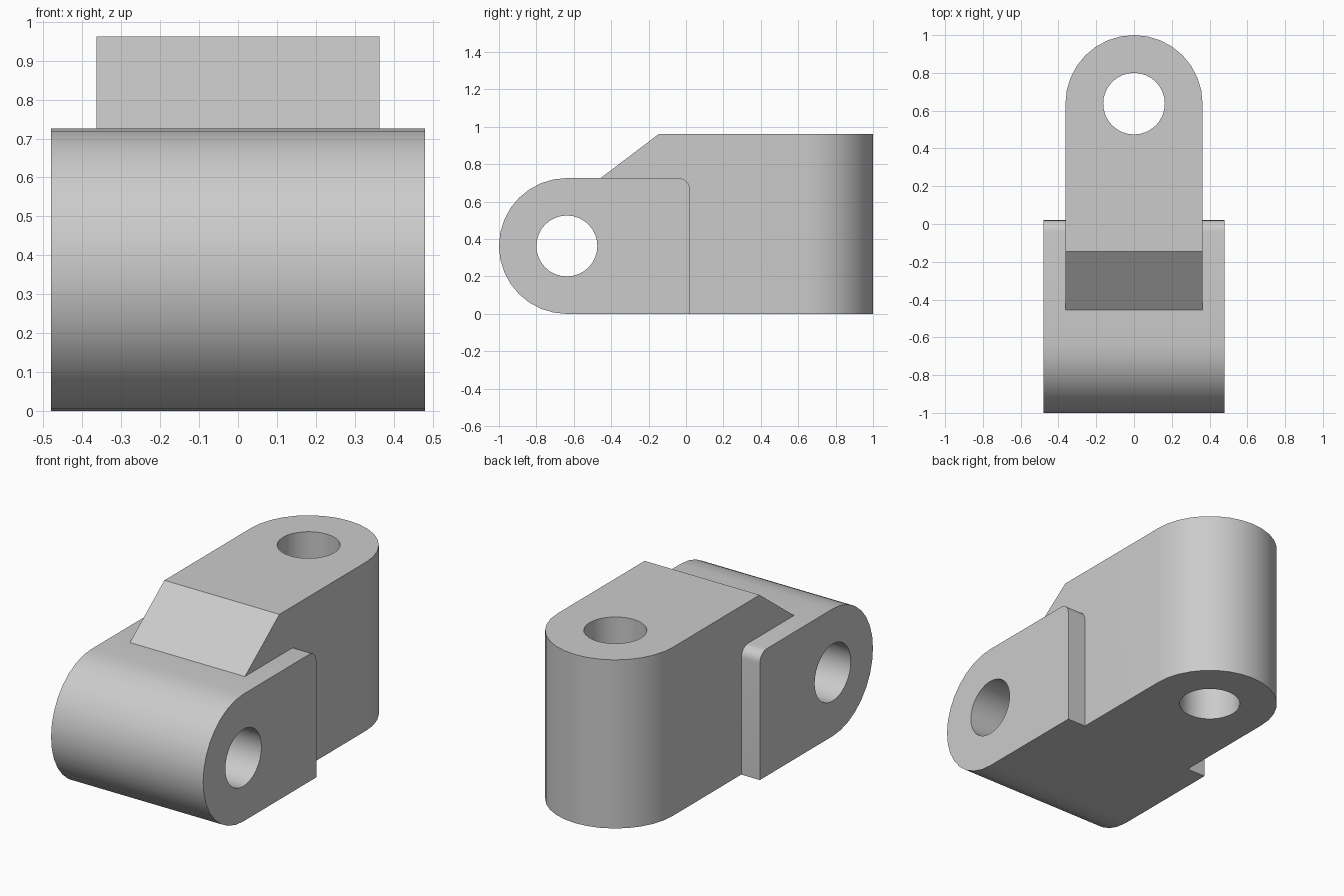
import bpy, bmesh
from math import sin, cos, pi
from mathutils import Vector

cube = bpy.data.objects.get("Cube")
if cube:
    bpy.data.objects.remove(cube, do_unlink=True)

R = 0.363        # rounded end radius of both lugs
HOLE = 0.163     # pin hole radius
PIN = 0.637      # distance of each pin from the centre
HEIGHT = 0.962   # top of the rear lug

grey = bpy.data.materials.new("plain grey")
grey.use_nodes = True
grey.diffuse_color = (0.6, 0.6, 0.6, 1)
grey.node_tree.nodes["Principled BSDF"].inputs["Base Color"].default_value = grey.diffuse_color


def arc(cx, cy, r, start, end, steps):
    angles = [start + (end - start) * i / steps for i in range(steps + 1)]
    return [(cx + r * cos(a), cy + r * sin(a)) for a in angles]


def prism(name, outline, low, high, axis):
    """Extrude an outline along x (outline in y, z) or z (outline in x, y)."""
    place = (lambda p: (low, *p)) if axis == "x" else (lambda p: (*p, low))
    bm = bmesh.new()
    face = bm.faces.new([bm.verts.new(place(p)) for p in outline])
    extruded = bmesh.ops.extrude_face_region(bm, geom=[face])["geom"]
    shift = Vector((high - low, 0, 0) if axis == "x" else (0, 0, high - low))
    bmesh.ops.translate(bm, vec=shift, verts=[v for v in extruded if isinstance(v, bmesh.types.BMVert)])
    bmesh.ops.recalc_face_normals(bm, faces=bm.faces)
    mesh = bpy.data.meshes.new(name)
    bm.to_mesh(mesh)
    bm.free()
    mesh.materials.append(grey)
    obj = bpy.data.objects.new(name, mesh)
    bpy.context.collection.objects.link(obj)
    return obj


def combine(target, other, operation):
    bpy.context.view_layer.objects.active = target
    mod = target.modifiers.new(operation.lower(), "BOOLEAN")
    mod.operation, mod.object, mod.solver = operation, other, "EXACT"
    bpy.ops.object.modifier_apply(modifier=mod.name)
    bpy.data.objects.remove(other, do_unlink=True)


# Cross lug: round front, small rounded top corner at the back
side = arc(-PIN, R, R, pi / 2, 3 * pi / 2, 16) + [(0.02, 0)]
side += arc(-0.04, 2 * R - 0.06, 0.06, 0, pi / 2, 6)
body = prism("hinge_body", side, -0.48, 0.48, "x")

# Upright lug: round back, sloped front shoulder
plan = arc(0, PIN, R, 0, pi, 16) + [(-R, -0.465), (R, -0.465)]
upright = prism("upright_lug", plan, 0, HEIGHT, "z")
wedge = prism("shoulder_cutter", [(-0.145, HEIGHT), (-0.145, 1.2), (-0.765, 1.2), (-0.765, 0.492)],
              -0.6, 0.6, "x")
combine(upright, wedge, "DIFFERENCE")
combine(body, upright, "UNION")

# Pin holes, one across and one vertical
combine(body, prism("cross_pin_cutter", arc(-PIN, R, HOLE, 0, 2 * pi, 32)[:-1], -0.7, 0.7, "x"), "DIFFERENCE")
combine(body, prism("upright_pin_cutter", arc(0, PIN, HOLE, 0, 2 * pi, 32)[:-1], -0.2, 1.2, "z"), "DIFFERENCE")

bpy.ops.object.select_all(action="DESELECT")
body.select_set(True)
bpy.context.view_layer.objects.active = body
bpy.ops.object.shade_smooth_by_angle(angle=pi / 6)
